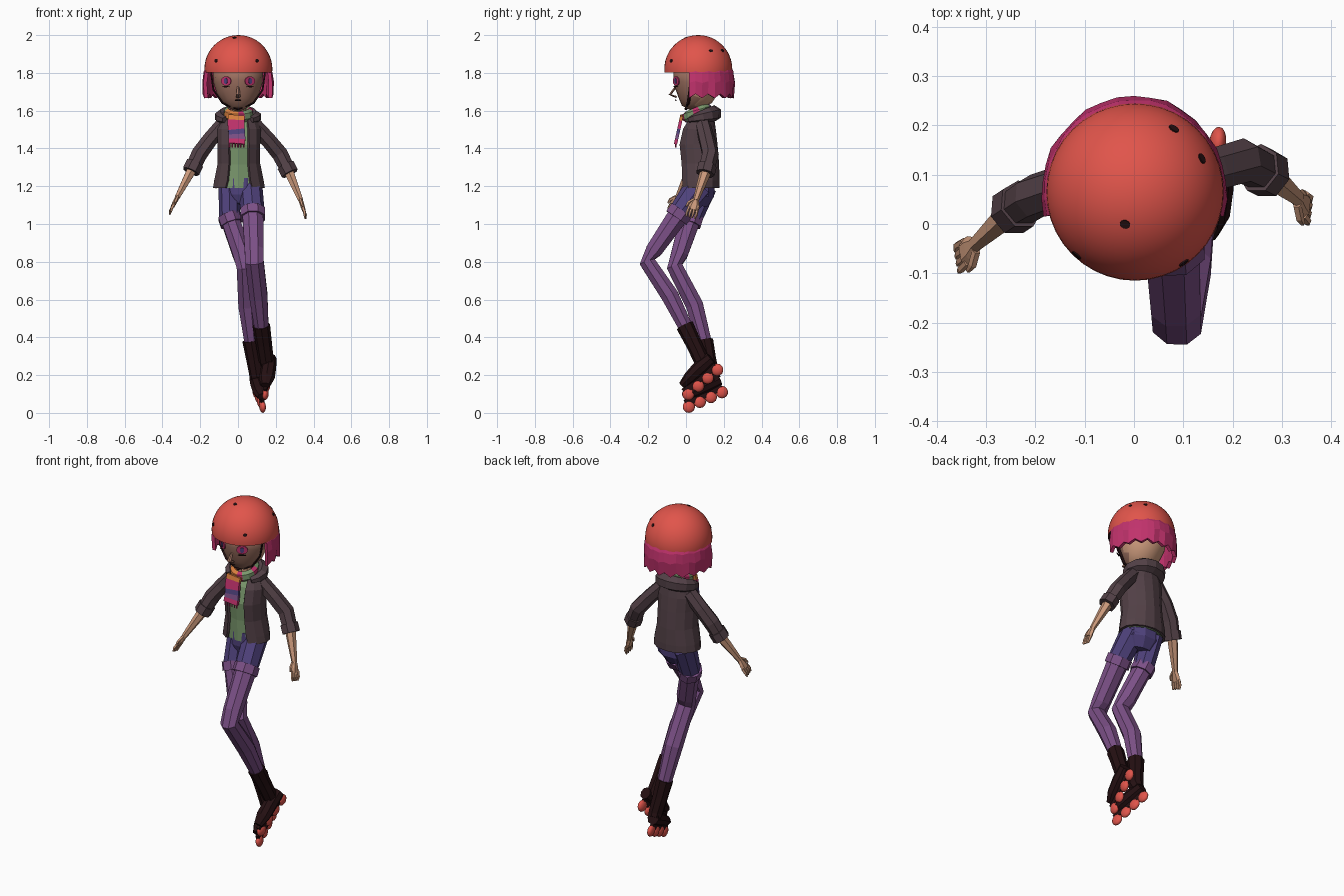
import bpy, bmesh, math, random
from mathutils import Vector, Matrix

if "Cube" in bpy.data.objects:
    bpy.data.objects.remove(bpy.data.objects["Cube"])
random.seed(4)

COLOURS = {
    "helmet_red": (.75, .09, .07), "skin": (.60, .32, .20), "face_brown": (.33, .16, .115),
    "hair_pink": (.53, .032, .15), "jacket_brown": (.085, .052, .062), "shirt_green": (.20, .32, .155),
    "shorts_indigo": (.08, .055, .205), "stocking_purple": (.20, .08, .24),
    "boot_black": (.018, .005, .006), "scarf_orange": (.72, .22, .05)}
MAT = {}
for n, c in COLOURS.items():
    MAT[n] = bpy.data.materials.new(n)
    MAT[n].diffuse_color = (*c, 1)


def make(name, bm, mats, smooth=False):
    bmesh.ops.recalc_face_normals(bm, faces=bm.faces[:])
    me = bpy.data.meshes.new(name)
    bm.to_mesh(me)
    bm.free()
    for m in mats:
        me.materials.append(MAT[m])
    for p in me.polygons:
        p.use_smooth = smooth and len(p.vertices) < 5
    ob = bpy.data.objects.new(name, me)
    bpy.context.collection.objects.link(ob)
    return ob


def tube(name, pts, radii, mats, sides=6, ref=(1, 0, 0), closed=False, turn=0.0, seg=None):
    """Sweep an elliptical ring along pts; seg gives the material slot per segment."""
    pts, ref, n = [Vector(p) for p in pts], Vector(ref), len(pts)
    bm, rings = bmesh.new(), []
    for i, p in enumerate(pts):
        a = pts[(i - 1) % n] if closed or i else p
        b = pts[(i + 1) % n] if closed or i < n - 1 else p
        t = (b - a).normalized()
        u = (ref - t * ref.dot(t)).normalized()
        v = t.cross(u)
        ru, rv = radii[i] if isinstance(radii, list) else radii
        rings.append([bm.verts.new(p + u * ru * math.cos(k) + v * rv * math.sin(k))
                      for k in (turn + 2 * math.pi * j / sides for j in range(sides))])
    for i in range(n if closed else n - 1):
        r, s = rings[i], rings[(i + 1) % n]
        for j in range(sides):
            k = (j + 1) % sides
            bm.faces.new((r[j], r[k], s[k], s[j])).material_index = seg[i] if seg else 0
    if not closed:
        bm.faces.new(rings[0]).material_index = seg[0] if seg else 0
        bm.faces.new(rings[-1]).material_index = seg[-1] if seg else 0
    return make(name, bm, mats)


def sheet(name, rows, mat, thick):
    bm = bmesh.new()
    vs = [[bm.verts.new(p) for p in r] for r in rows]
    for r, s in zip(vs, vs[1:]):
        for j in range(len(r) - 1):
            bm.faces.new((r[j], r[j + 1], s[j + 1], s[j]))
    ob = make(name, bm, [mat])
    m = ob.modifiers.new("thickness", 'SOLIDIFY')
    m.thickness, m.offset = thick, 0
    return ob


def plate(name, pos, normal, sx, sy, mat, depth=.006):
    bm = bmesh.new()
    q = Vector(normal).to_track_quat('Z', 'Y').to_matrix().to_4x4()
    bmesh.ops.create_cone(bm, cap_ends=True, segments=12, radius1=1, radius2=1, depth=1,
                          matrix=Matrix.Translation(pos) @ q @ Matrix.Diagonal((sx, sy, depth, 1)))
    return make(name, bm, [mat])


def ball(name, pos, size, mat, axis=(1, 0, 0)):
    bm = bmesh.new()
    bmesh.ops.create_uvsphere(bm, u_segments=14, v_segments=8, radius=1,
                              matrix=Matrix.Translation(pos) @ Vector(axis).to_track_quat('Z', 'Y').to_matrix().to_4x4()
                              @ Matrix.Diagonal((*size, 1)))
    return make(name, bm, [mat], True)


# helmet: smooth dome with dark lining underneath, and small vents
C = Vector((.002, .065, 1.82))
bm = bmesh.new()
bmesh.ops.create_uvsphere(bm, u_segments=40, v_segments=24, radius=.18, matrix=Matrix.Translation(C))
cut = bmesh.ops.bisect_plane(bm, geom=bm.verts[:] + bm.edges[:] + bm.faces[:],
                             plane_co=(0, 0, 1.803), plane_no=(0, 0, -1), clear_outer=True)
rim = [e for e in cut["geom_cut"] if isinstance(e, bmesh.types.BMEdge)]
for f in bmesh.ops.holes_fill(bm, edges=rim, sides=0)["faces"]:
    f.material_index = 1
make("helmet", bm, ["helmet_red", "boot_black"], True)
for d in [(-.12, -.13, .045), (.10, -.145, .045), (-.02, -.065, .165), (.14, .07, .10), (.08, .13, .10)]:
    d = Vector(d).normalized()
    plate("helmet_vent", C + d * .179, d, .011, .009, "boot_black")

# head, with the face in a darker skin
rows = [(1.612, .005, .035, .03), (1.64, .02, .075, .068), (1.68, .04, .108, .105),
        (1.74, .06, .128, .128), (1.82, .065, .135, .13)]
head = tube("head", [(0, r[1], r[0]) for r in rows], [(r[2], r[3]) for r in rows],
            ["skin", "face_brown"], sides=16)
for p in head.data.polygons:
    p.material_index = 1 if p.center.y < .05 and p.normal.z > -.9 else 0
    p.use_smooth = True
tube("neck", [(0, .075, 1.5), (0, .07, 1.66)], (.04, .04), ["skin"], 8)
tube("nose", [(0, -.055, 1.725), (0, -.084, 1.685), (0, -.05, 1.672)],
     [(.006, .006), (.013, .008), (.012, .006)], ["face_brown"], 5)
plate("mouth", (0, -.054, 1.655), (0, -.8, -.5), .016, .004, "boot_black")
for s in (-1, 1):
    n = Vector((s * .5, -.86, -.05))
    e = Vector((s * .063, -.052, 1.757))
    plate("eye", e, n, .031, .025, "hair_pink")
    plate("pupil", e + n * .004, n, .011, .016, "shorts_indigo", .004)
    plate("eyelid", e + n * .004 + Vector((0, 0, -.03)), n, .022, .003, "boot_black", .005)
    tube("chin_strap", [(s * .145, .03, 1.82), (s * .13, .022, 1.71), (s * .082, .012, 1.64), (0, 0, 1.607)],
         (.005, .009), ["boot_black"], 4, ref=(0, 0, 1))

# bobbed hair around sides and back
hair = []
for z, r, jag in ((1.835, .163, 0), (1.80, .181, .004), (1.75, .188, .006), (1.675, .182, .014)):
    row = []
    for i in range(21):
        a = math.radians(-104 + 208 * i / 20)
        q = r + random.uniform(-1, 1) * jag * .5
        row.append((q * .95 * math.sin(a), .062 + q * math.cos(a), z + jag * (1 if i % 2 else -.6)))
    hair.append(row)
sheet("hair", hair, "hair_pink", .02)

# shirt and open jacket share the same torso rings: z, y, rx, ry, half opening
torso = [(1.19, .073, .132, .097, 31), (1.23, .073, .127, .098, 27), (1.32, .07, .108, .098, 27),
         (1.42, .06, .108, .10, 28), (1.50, .066, .112, .085, 26), (1.56, .08, .085, .062, 30)]
tube("shirt", [(.005, t[1], t[0]) for t in torso], [(t[2] - .012, t[3] - .012) for t in torso], ["shirt_green"], 12)
rows = []
for z, y, rx, ry, gap in torso:
    angs = [math.radians(gap + (360 - 2 * gap) * i / 12) for i in range(13)]
    rows.append([(.005 + rx * math.sin(a), y - ry * math.cos(a), z) for a in angs])
sheet("jacket", rows, "jacket_brown", .014)

# hood lying round the neck
path = []
for i in range(11):
    a = math.radians(-135 + 27 * i)
    path.append((.095 * math.sin(a), .075 + .075 * math.cos(a), 1.565 + .02 * math.cos(a)))
tube("hood", path, [(.018 + .026 * math.sin(math.pi * i / 10), .022 + .018 * math.sin(math.pi * i / 10))
                    for i in range(11)], ["jacket_brown"], 6, ref=(0, 0, 1))

# striped scarf: neck loop and hanging end with fringe
SC = ["hair_pink", "scarf_orange", "shirt_green", "shorts_indigo", "stocking_purple"]
loop = [(.003 + .06 * math.sin(a), .058 - .058 * math.cos(a), 1.588 - .022 * math.cos(a))
        for a in (2 * math.pi * i / 14 for i in range(14))]
tube("scarf_loop", loop, (.03, .02), SC, 6, ref=(0, 0, 1), closed=True,
     seg=[0, 2, 2, 0, 2, 2, 4, 2, 2, 0, 2, 1, 1, 1])
tail = [(-.008 - .003 * math.sin(i), -.022 - .0055 * i, 1.575 - .025 * i) for i in range(7)]
tube("scarf_end", tail, (.062, .012), SC, 4, turn=math.pi / 4, seg=[1, 0, 0, 3, 4, 0])
for i in range(6):
    x = -.045 + .015 * i
    tube("scarf_fringe", [(x, -.055, 1.43), (x, -.055, 1.405)], (.004, .004), ["hair_pink"], 4)

# arms: sleeve path, wrist, hand end
ARMS = [([(-.08, .085, 1.525), (-.15, .075, 1.445), (-.205, .055, 1.37), (-.243, .03, 1.29)],
         (-.322, -.042, 1.14), (-.345, -.06, 1.095)),
        ([(.085, .09, 1.525), (.16, .11, 1.445), (.222, .128, 1.37), (.268, .105, 1.28)],
         (.332, .052, 1.125), (.348, .036, 1.075))]
for path, wrist, palm in ARMS:
    s = 1 if wrist[0] > 0 else -1
    end, wrist, palm = Vector(path[-1]), Vector(wrist), Vector(palm)
    tube("sleeve", path, [(.042, .042), (.044, .042), (.046, .044), (.042, .04)], ["jacket_brown"], 7, ref=(0, 1, 0))
    d = (end - Vector(path[-2])).normalized()
    tube("sleeve_cuff", [end - d * .035, end + d * .015], (.051, .048), ["jacket_brown"], 7, ref=(0, 1, 0))
    tube("forearm", [end, end.lerp(wrist, .5), wrist], [(.031, .029), (.024, .022), (.016, .015)],
         ["skin"], 6, ref=(0, 1, 0))
    d = (palm - wrist).normalized()
    side = (Vector((0, 1, 0)) - d * d.y).normalized()
    tube("palm", [wrist, wrist.lerp(palm, .5), palm], [(.016, .014), (.028, .013), (.03, .011)],
         ["skin"], 6, ref=(0, 1, 0))
    for i in range(4):
        o = palm + side * (i - 1.5) * .015
        tube("finger", [o - d * .01, o + d * .022 + side * (i - 1.5) * .002,
                        o + d * .045 - Vector((s * .006, 0, 0))],
             [(.008, .009), (.008, .008), (.005, .005)], ["skin"], 5, ref=(0, 1, 0))
    o = wrist - side * .014
    tube("thumb", [o, o + d * .025 - side * .02, o + d * .048 - side * .025],
         [(.009, .009), (.009, .009), (.005, .005)], ["skin"], 5, ref=(0, 1, 0))

# shorts seat
tube("shorts_seat", [(.01, .06, 1.1), (.01, .07, 1.15), (.01, .073, 1.24)],
     [(.07, .055), (.112, .082), (.112, .085)], ["shorts_indigo"], 10)

# legs: hip, stocking path with radii, boot ankle, rear wheel and toe wheel
LEGS = [((.065, .075, 1.2), [(.078, -.035, 1.055), (.085, -.17, .86), (.087, -.205, .80), (.108, -.085, .62), (.125, .0, .45)],
         (.15, .085, .275), (.17, .165, .228), (.145, .012, .10), .064),
        ((-.048, .085, 1.2), [(-.043, .022, 1.025), (.022, -.035, .84), (.042, -.06, .775), (.05, .045, .57), (.072, .1, .37)],
         (.10, .135, .20), (.095, .19, .11), (.13, .015, .033), .056)]
for hip, path, ankle, rear, front, w in LEGS:
    P = [Vector(p) for p in path]
    ankle, rear, front = Vector(ankle), Vector(rear), Vector(front)
    tube("shorts_leg", [hip, P[0]], [(w, .078), (w, .062)], ["shorts_indigo"], 8)
    tube("stocking", P, [(w - .004, .06), (.054, .048), (.053, .045), (.052, .05), (.04, .04)], ["stocking_purple"], 8,
         turn=math.pi / 8)
    d = (P[1] - P[0]).normalized()
    tube("stocking_band", [P[0] - d * .022, P[0] + d * .028], (w + .006, .07), ["stocking_purple"], 8, turn=math.pi / 8)
    # boot shaft and foot
    top = P[-1] + (P[-1] - ankle).normalized() * .015
    tube("boot_shaft", [top, top.lerp(ankle, .5), ankle, ankle.lerp(rear, .3)],
         [(.047, .047), (.043, .042), (.04, .042), (.036, .036)], ["boot_black"], 8)
    d = (front - rear).normalized()
    up = Vector((1, 0, 0)).cross(d)
    up = (up if up.z > 0 else -up).normalized()
    sole = rear + up * .068
    L = (front - rear).length
    tube("boot_foot", [sole - d * .015, sole + d * L * .3, sole + d * L * .7 - up * .006, sole + d * L * .98 - up * .012],
         [(.032, .034), (.04, .04), (.042, .033), (.026, .02)], ["boot_black"], 8)
    # skate rail and four wheels
    tube("skate_rail", [rear + up * .025 - d * .01, front + up * .025 + d * .01], (.013, .026), ["boot_black"], 4,
         turn=math.pi / 4)
    axle = (Vector((1, 0, 0)) - d * d.x).normalized()
    for i in range(4):
        ball("wheel", rear.lerp(front, i / 3), (.033, .033, .017), "helmet_red", axle)

for m in bpy.data.materials:
    if m.users and not m.is_grease_pencil:
        m.use_nodes = True
        m.node_tree.nodes["Principled BSDF"].inputs["Base Color"].default_value = m.diffuse_color
